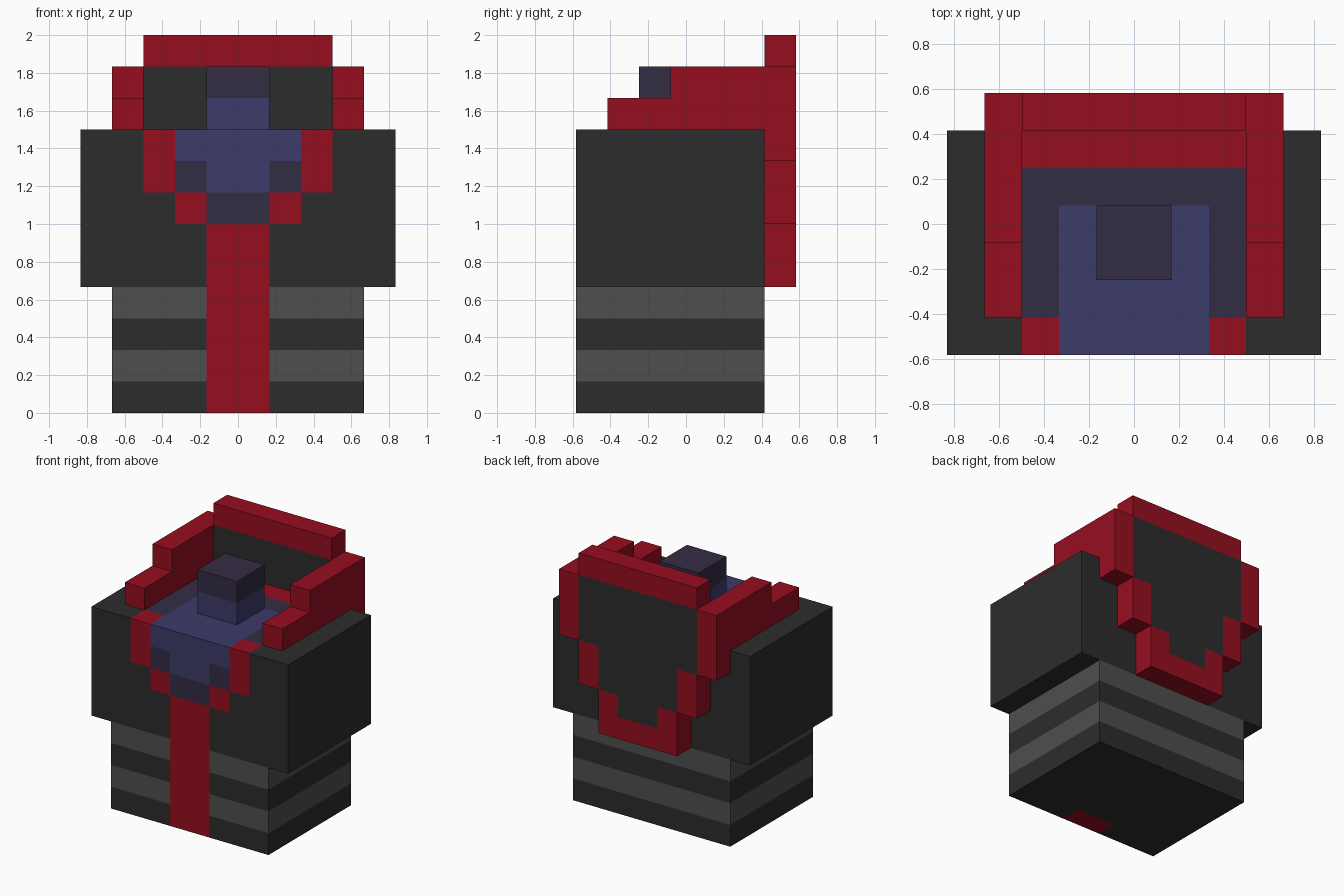
import bpy, bmesh
from mathutils import Vector

if "Cube" in bpy.data.objects:
    bpy.data.objects.remove(bpy.data.objects["Cube"])

U = 1 / 6  # one block; all sizes below are in blocks


def material(name, rgb):
    m = bpy.data.materials.new(name)
    m.diffuse_color = (*rgb, 1)
    m.use_nodes = True
    m.node_tree.nodes["Principled BSDF"].inputs["Base Color"].default_value = m.diffuse_color
    return m


RED = material("crimson", (0.305, 0.0044, 0.0144))
DARK = material("charcoal", (0.0252, 0.0252, 0.0252))
GREY = material("grey", (0.0762, 0.0762, 0.0762))
BLUE = material("indigo", (0.0452, 0.0437, 0.144))
PURPLE = material("dusk_purple", (0.0343, 0.0252, 0.0578))


def part(name, boxes, mats, rule=None):
    """Object from boxes (x0,x1,y0,y1,z0,z1). With a rule, every box is cut on
    the block grid and the rule picks a colour from the block behind each face."""
    bm = bmesh.new()
    for x0, x1, y0, y1, z0, z1 in boxes:
        lo, hi = Vector((x0, y0, z0)), Vector((x1, y1, z1))
        vs = bmesh.ops.create_cube(bm, size=1)["verts"]
        for v in vs:
            v.co = Vector([(lo[i] + hi[i]) / 2 + v.co[i] * (hi[i] - lo[i]) for i in range(3)])
        if rule:
            for a in range(3):
                for k in range(1, round(hi[a] - lo[a])):
                    p, n = Vector((0, 0, 0)), Vector((0, 0, 0))
                    p[a], n[a] = lo[a] + k, 1
                    bmesh.ops.bisect_plane(bm, geom=bm.verts[:] + bm.edges[:] + bm.faces[:],
                                           plane_co=p, plane_no=n)
    if rule:
        bm.normal_update()
        for f in bm.faces:
            c = f.calc_center_median() - f.normal * 0.5
            f.material_index = mats.index(rule(abs(c.x), c.y, c.z))
        bmesh.ops.dissolve_limit(bm, angle_limit=0.01, verts=bm.verts[:],
                                 edges=bm.edges[:], delimit={'MATERIAL'})
    bmesh.ops.scale(bm, vec=(U, U, U), verts=bm.verts[:])
    me = bpy.data.meshes.new(name)
    bm.to_mesh(me)
    bm.free()
    for m in mats:
        me.materials.append(m)
    ob = bpy.data.objects.new(name, me)
    bpy.context.collection.objects.link(ob)
    return ob


# Striped skirt with the red front band
def skirt_colour(x, y, z):
    if x < 1 and y < -2.5:
        return RED
    return GREY if int(z) % 2 else DARK


part("striped_skirt", [(-4, 4, -3.5, 2.5, 0, 4)], [DARK, GREY, RED], skirt_colour)


# Wide chest: red collar edging, blue and purple shirt
def chest_colour(x, y, z):
    if y < -2.5:                       # front layer
        if z < 6:
            return RED if x < 1 else DARK
        if z < 7:
            return PURPLE if x < 1 else RED if x < 2 else DARK
        if x > 2:
            return RED if x < 3 else DARK
        return PURPLE if z < 8 and x > 1 else BLUE
    if z > 8 and x < 3:                # top layer
        if y > 1.5:
            return RED
        return BLUE if x < 2 and y < 0.5 else PURPLE
    return DARK


part("chest", [(-5, 5, -3.5, 2.5, 4, 9)], [DARK, RED, BLUE, PURPLE], chest_colour)

# Neck post
part("neck_lower", [(-1, 1, -1.5, 0.5, 9, 10)], [BLUE])
part("neck_upper", [(-1, 1, -1.5, 0.5, 10, 11)], [PURPLE])

# Stepped collar walls on both sides
for side, s in (("left", -1), ("right", 1)):
    xa, xb = sorted((3 * s, 4 * s))
    part(side + "_collar_wall", [(xa, xb, -2.5, 2.5, 9, 10), (xa, xb, -0.5, 2.5, 10, 11)], [RED])

# Back panel: rows of (bottom, top, outer half width, inner half width)
rows = [(4, 5, 2, 0), (5, 6, 2, 1), (6, 8, 3, 2), (8, 11, 4, 3), (11, 12, 3, 0)]
lining, trim = [], []
for z0, z1, outer, inner in rows:
    if inner:
        lining.append((-inner, inner, 2.5, 3.5, z0, z1))
        trim += [(-outer, -inner, 2.5, 3.5, z0, z1), (inner, outer, 2.5, 3.5, z0, z1)]
    else:
        trim.append((-outer, outer, 2.5, 3.5, z0, z1))
part("back_panel", lining, [DARK])
part("back_panel_trim", trim, [RED])
